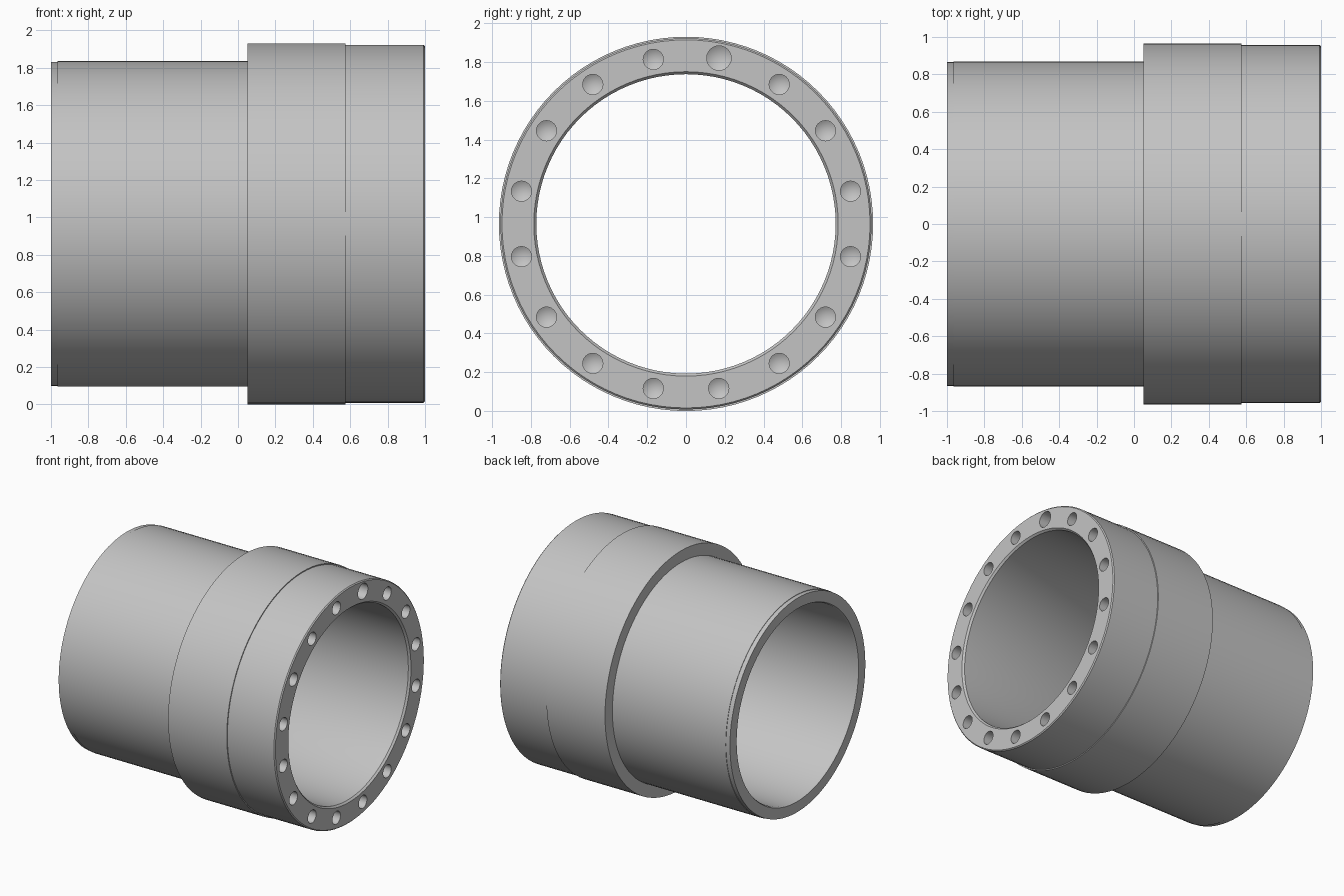
import bpy, bmesh, math
from mathutils import Matrix

cube = bpy.data.objects.get("Cube")
if cube:
    bpy.data.objects.remove(cube, do_unlink=True)

AXIS_Z = 0.965
SEGMENTS = 96

metal = bpy.data.materials.new("grey metal")
metal.use_nodes = True
grey = (0.55, 0.55, 0.55, 1)
metal.diffuse_color = grey
metal.node_tree.nodes["Principled BSDF"].inputs["Base Color"].default_value = grey


def lathe(bm, profile, segments, closed):
    """Spin (x, radius) points round the x axis; zero radius makes a tip."""
    rings = []
    for x, r in profile:
        if r == 0:
            rings.append([bm.verts.new((x, 0, 0))] * segments)
        else:
            rings.append([bm.verts.new((x, r * math.cos(a), r * math.sin(a)))
                          for a in (math.tau * i / segments for i in range(segments))])
    pairs = list(zip(rings, rings[1:]))
    if closed:
        pairs.append((rings[-1], rings[0]))
    for a, b in pairs:
        for i in range(segments):
            j = (i + 1) % segments
            bm.faces.new(dict.fromkeys((a[i], a[j], b[j], b[i])))
    return list({v for ring in rings for v in ring})


def make_object(name, bm):
    bmesh.ops.recalc_face_normals(bm, faces=bm.faces)
    mesh = bpy.data.meshes.new(name)
    bm.to_mesh(mesh)
    bm.free()
    mesh.materials.append(metal)
    obj = bpy.data.objects.new(name, mesh)
    obj.location.z = AXIS_Z
    bpy.context.collection.objects.link(obj)
    return obj


# Stepped hollow sleeve with chamfered ends
bm = bmesh.new()
lathe(bm, [(-1, 0.78), (-1, 0.866), (-0.965, 0.866), (-0.965, 0.87),
           (0.05, 0.87), (0.05, 0.965), (0.575, 0.965), (0.575, 0.957),
           (0.992, 0.957), (1, 0.949), (1, 0.785), (0.985, 0.772),
           (-0.985, 0.772)], SEGMENTS, True)
sleeve = make_object("flanged_sleeve", bm)

# Drilled holes with conical bottoms, one of them larger
bm = bmesh.new()
HOLES = 16
for k in range(HOLES):
    big = k == 3
    r = 0.063 if big else 0.052
    verts = lathe(bm, [(1.1, 0), (1.1, r), (0.8, r), (0.8 - r * 0.6, 0)], 24, False)
    angle = math.tau * (k + 0.5) / HOLES
    ring = 0.872 if big else 0.865
    bmesh.ops.translate(bm, verts=verts,
                        vec=(0, ring * math.cos(angle), ring * math.sin(angle)))
drill = make_object("hole_cutter", bm)
drill.hide_render = True

cut = sleeve.modifiers.new("holes", 'BOOLEAN')
cut.operation = 'DIFFERENCE'
cut.solver = 'EXACT'
cut.object = drill

bpy.ops.object.select_all(action='DESELECT')
bpy.context.view_layer.objects.active = sleeve
sleeve.select_set(True)
bpy.ops.object.modifier_apply(modifier="holes")
bpy.data.objects.remove(drill, do_unlink=True)
bpy.ops.object.shade_smooth_by_angle(angle=math.radians(30))
